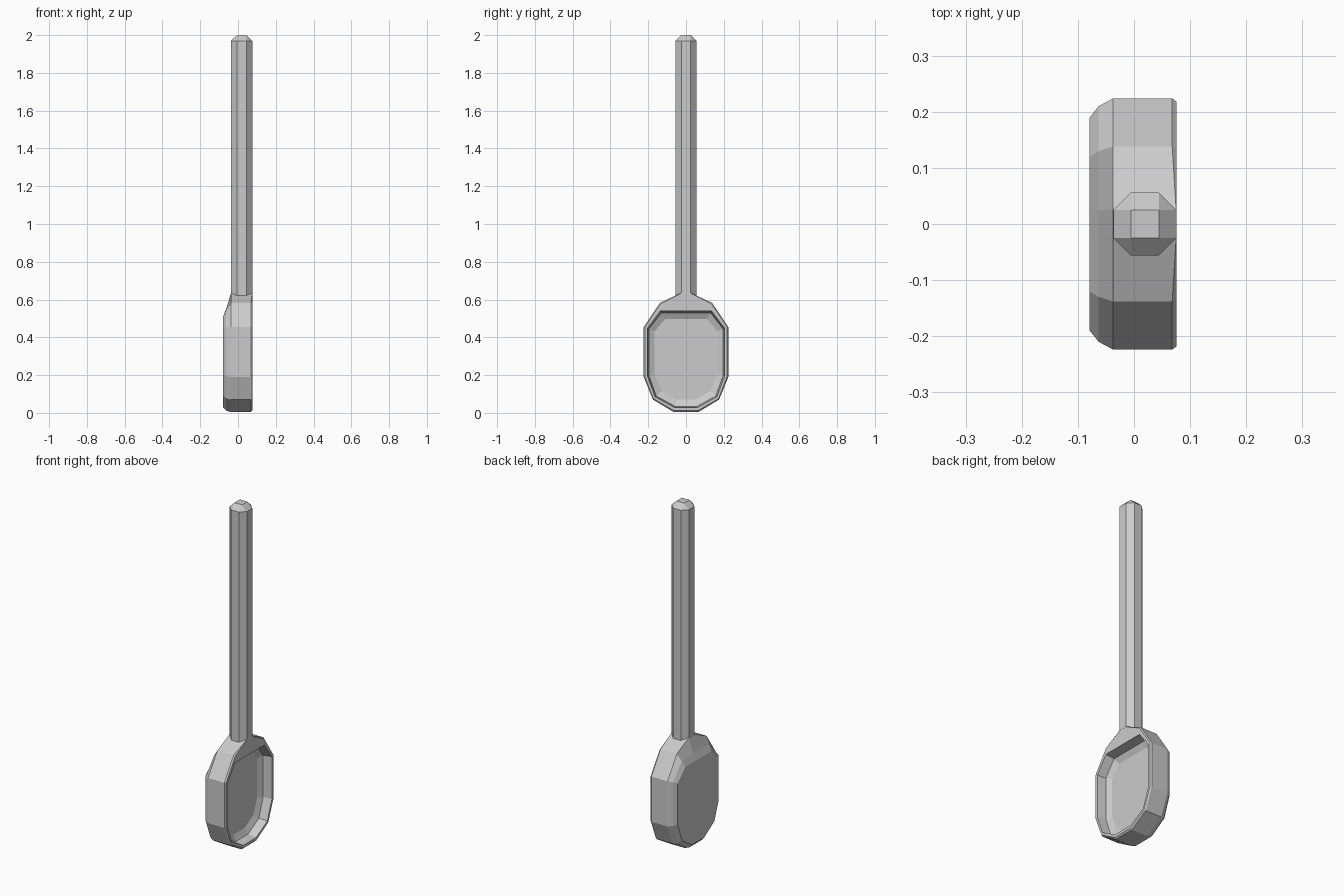
import bpy, bmesh

if "Cube" in bpy.data.objects:
    bpy.data.objects.remove(bpy.data.objects["Cube"])


def loft(name, rings, cap_start=True):
    """Skin a list of equal-length closed rings and cap both ends."""
    bm = bmesh.new()
    loops = [[bm.verts.new(p) for p in r] for r in rings]
    n = len(loops[0])
    for a, b in zip(loops, loops[1:]):
        for i in range(n):
            j = (i + 1) % n
            bm.faces.new((a[i], a[j], b[j], b[i]))
    bm.faces.new(loops[0][::-1])
    bm.faces.new(loops[-1])
    bmesh.ops.recalc_face_normals(bm, faces=bm.faces)
    mesh = bpy.data.meshes.new(name)
    bm.to_mesh(mesh)
    bm.free()
    ob = bpy.data.objects.new(name, mesh)
    bpy.context.collection.objects.link(ob)
    return ob


def bowl_ring(x, half, x_top=None):
    """Mirror a half outline (bottom to top) into a full ring."""
    pts = [(x, y, z) for y, z in half]
    if x_top is not None:
        pts[-1] = (x_top, *half[-1])
    return pts + [(px, -y, z) for px, y, z in reversed(pts)]


# Bowl outlines, half profiles in (y, z)
back = [(.055, .03), (.15, .09), (.19, .2), (.19, .44), (.12, .51), (.025, .51)]
back_bevel = [(.06, .012), (.165, .077), (.21, .195), (.21, .45), (.13, .545), (.025, .55)]
outer = [(.065, .004), (.175, .07), (.224, .19), (.224, .455), (.138, .583), (.026, .635)]
rim_out = [(.063, .012), (.172, .075), (.218, .192), (.218, .453), (.135, .577), (.026, .632)]
rim_in = [(.06, .028), (.163, .085), (.205, .197), (.205, .447), (.135, .54), (.026, .54)]
wall = [(.058, .035), (.158, .09), (.197, .2), (.197, .443), (.13, .53), (.026, .53)]
floor = [(.05, .07), (.13, .115), (.166, .205), (.166, .432), (.11, .497), (.026, .497)]

# Bowl: back plate, outer wall, rim, then hollow
loft("bowl", [
    bowl_ring(-.079, back),
    bowl_ring(-.063, back_bevel),
    bowl_ring(-.037, outer),
    bowl_ring(.068, outer, .075),
    bowl_ring(.076, rim_out),
    bowl_ring(.076, rim_in),
    bowl_ring(.025, wall),
    bowl_ring(.008, floor),
])

# Handle: octagonal bar whose chamfered end closes to a square
CX, R, S = .0195, .056, .025
octagon = [(R, -S), (R, S), (S, R), (-S, R), (-R, S), (-R, -S), (-S, -R), (S, -R)]
bottom = [(CX + x, y, .635 if abs(y) < .03 else .617) for x, y in octagon]
shoulder = [(CX + x, y, 1.97) for x, y in octagon]
tip = [(CX + (S if x > 0 else -S), S if y > 0 else -S, 2.0) for x, y in octagon]
handle = loft("handle", [bottom, shoulder, tip])
bm = bmesh.new()
bm.from_mesh(handle.data)
bmesh.ops.remove_doubles(bm, verts=bm.verts, dist=.0005)
bm.to_mesh(handle.data)
bm.free()
